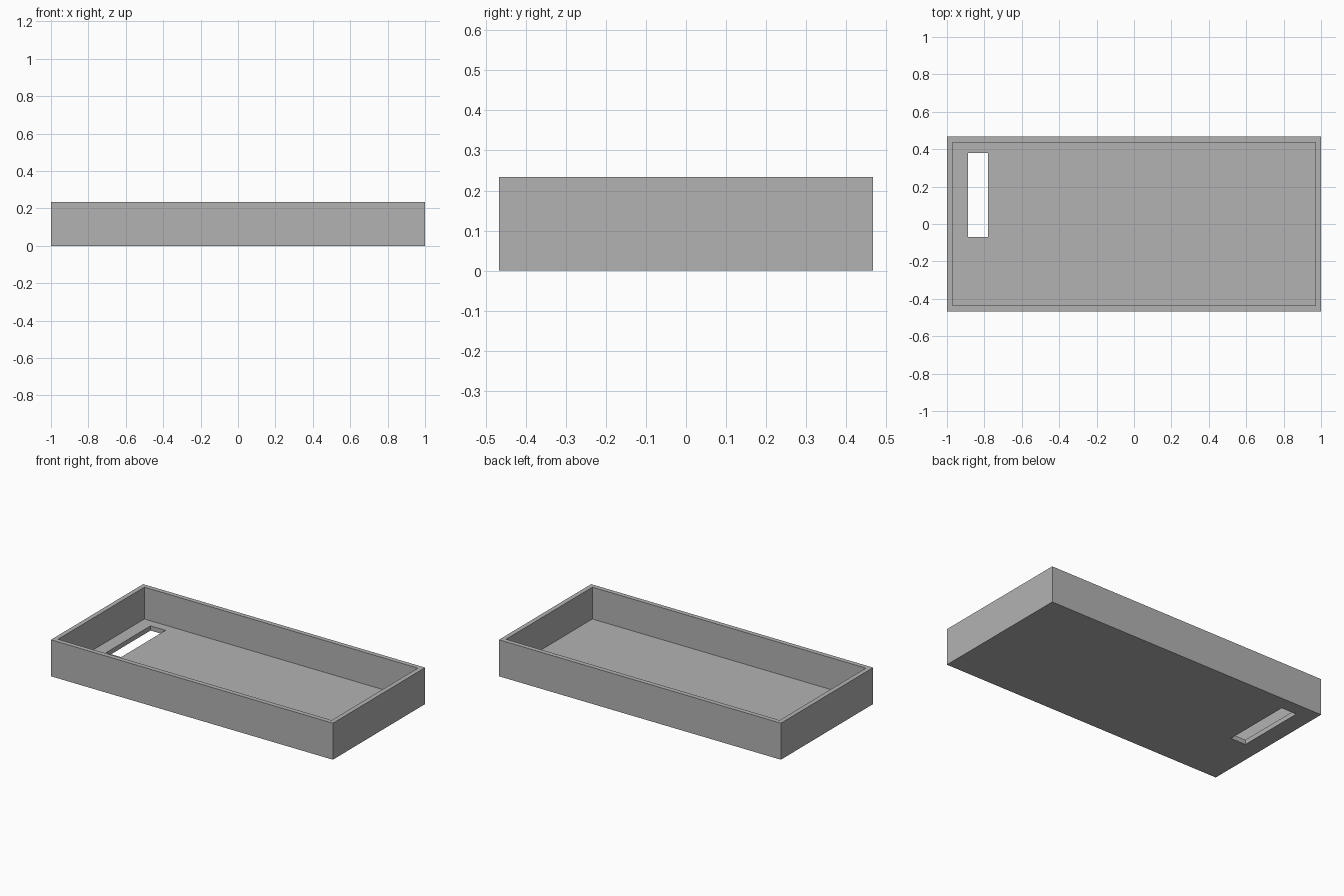
import bpy

cube = bpy.data.objects.get("Cube")
if cube:
    bpy.data.objects.remove(cube, do_unlink=True)

HALF_X, HALF_Y, HEIGHT = 1.0, 0.467, 0.234
WALL = 0.03


def box(name, low, high):
    """Axis-aligned box between two corners."""
    bpy.ops.mesh.primitive_cube_add(size=1)
    obj = bpy.context.object
    obj.name = name
    for v in obj.data.vertices:
        v.co = [high[i] if v.co[i] > 0 else low[i] for i in range(3)]
    return obj


def cut(target, cutter):
    """Subtract the cutter from the target, then discard it."""
    mod = target.modifiers.new("cut", "BOOLEAN")
    mod.operation = "DIFFERENCE"
    mod.solver = "EXACT"
    mod.object = cutter
    bpy.context.view_layer.objects.active = target
    bpy.ops.object.modifier_apply(modifier=mod.name)
    bpy.data.objects.remove(cutter, do_unlink=True)


# Outer block
tray = box("tray", (-HALF_X, -HALF_Y, 0), (HALF_X, HALF_Y, HEIGHT))

# Hollow inside, leaving thin walls and floor
cut(tray, box("hollow", (WALL - HALF_X, WALL - HALF_Y, WALL),
              (HALF_X - WALL, HALF_Y - WALL, HEIGHT + 0.1)))

# Slot through the floor
cut(tray, box("slot", (-0.887, -0.07, -0.1), (-0.78, 0.38, 0.1)))

# Plain grey finish
grey = bpy.data.materials.new("grey")
grey.use_nodes = True
colour = (0.45, 0.45, 0.45, 1)
grey.diffuse_color = colour
grey.node_tree.nodes["Principled BSDF"].inputs["Base Color"].default_value = colour
tray.data.materials.clear()
tray.data.materials.append(grey)
